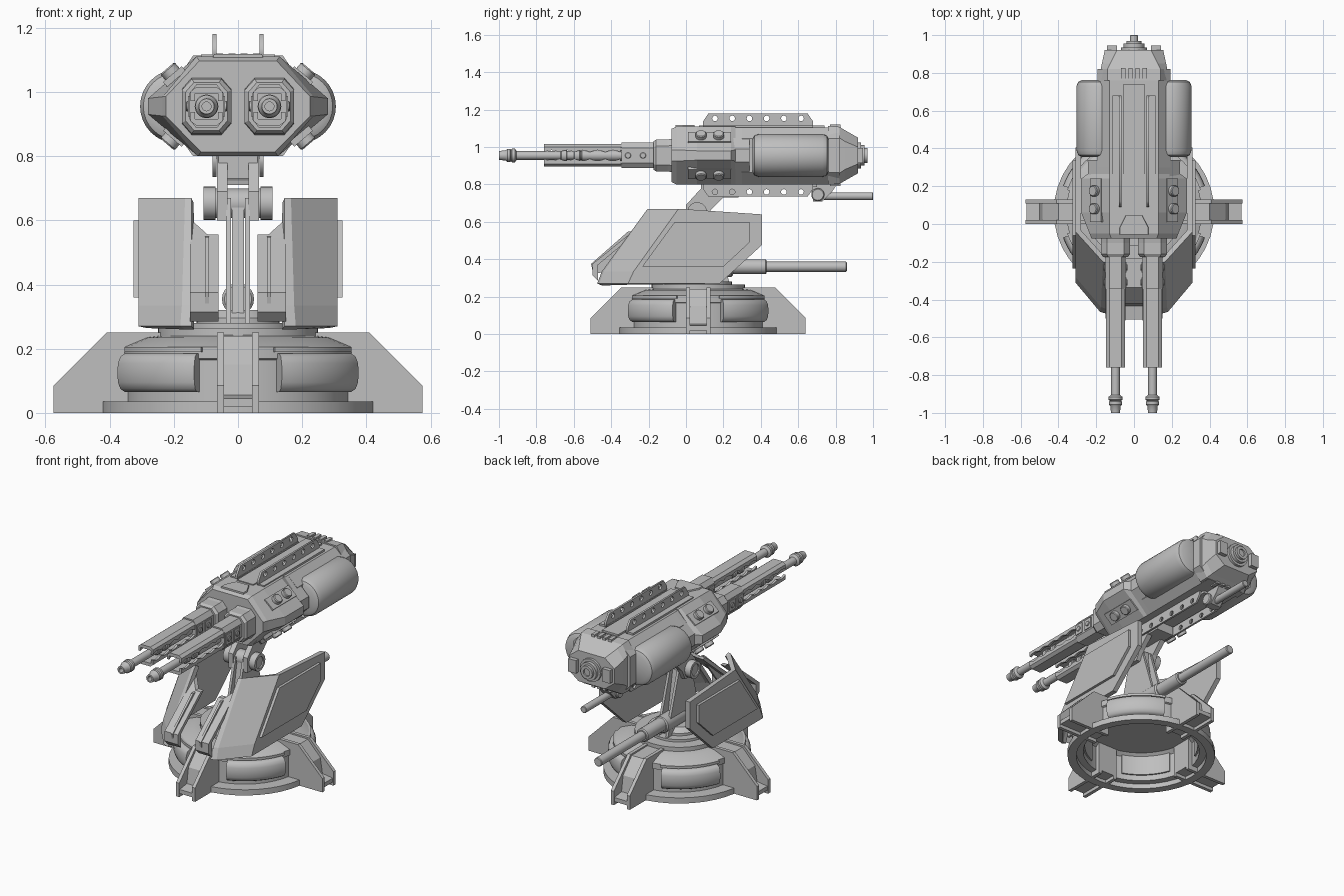
import bpy, bmesh, math
from mathutils import Vector, Matrix

if "Cube" in bpy.data.objects:
    bpy.data.objects.remove(bpy.data.objects["Cube"])

GREY = bpy.data.materials.new("gunmetal_grey")
GREY.diffuse_color = (0.52, 0.52, 0.52, 1)
GREY.use_nodes = True
GREY.node_tree.nodes["Principled BSDF"].inputs["Base Color"].default_value = GREY.diffuse_color
CY = 0.065   # turntable centre in y
GZ = 0.955   # gun axis height


def finish(name, bm, smooth=False):
    bmesh.ops.remove_doubles(bm, verts=bm.verts, dist=1e-5)
    bmesh.ops.recalc_face_normals(bm, faces=bm.faces)
    me = bpy.data.meshes.new(name)
    bm.to_mesh(me)
    bm.free()
    me.materials.append(GREY)
    ob = bpy.data.objects.new(name, me)
    bpy.context.collection.objects.link(ob)
    if smooth:
        bpy.context.view_layer.objects.active = ob
        ob.select_set(True)
        bpy.ops.object.shade_smooth_by_angle(angle=math.radians(35))
        ob.select_set(False)
    return ob


def loft(name, rings, smooth=False, closed=False):
    bm = bmesh.new()
    vs = [[bm.verts.new(p) for p in r] for r in rings]
    n = len(vs[0])
    for a, b in zip(vs, vs[1:] + (vs[:1] if closed else [])):
        for i in range(n):
            bm.faces.new((a[i], a[(i + 1) % n], b[(i + 1) % n], b[i]))
    if not closed:
        bm.faces.new(vs[0])
        bm.faces.new(vs[-1])
    return finish(name, bm, smooth)


def prism(name, yz, x0, x1):
    return loft(name, [[(x, y, z) for y, z in yz] for x in (x0, x1)])


def box(name, x0, x1, y0, y1, z0, z1):
    return prism(name, [(y0, z0), (y1, z0), (y1, z1), (y0, z1)], x0, x1)


def turn(name, profile, centre, axis="Z", seg=32, a0=0, a1=360):
    """Sweep an (r, h) profile around an axis; full circle or sector."""
    full = a1 - a0 == 360
    rings = []
    for k in range(seg if full else seg + 1):
        a = math.radians(a0 + (a1 - a0) * k / seg)
        ring = []
        for r, h in profile:
            u, v = r * math.cos(a), r * math.sin(a)
            p = {"Z": (u, v, h), "Y": (u, h, v), "X": (h, u, v)}[axis]
            ring.append(Vector(p) + Vector(centre))
        rings.append(ring)
    return loft(name, rings, True, full)


def rod(name, r, h0, h1, centre, axis="Y", seg=20):
    c = min(r * 0.15, 0.008)
    return turn(name, [(0, h0), (r - c, h0), (r, h0 + c), (r, h1 - c), (r - c, h1), (0, h1)],
                centre, axis, seg)


def octa(y, top, mid, bot, zt, z1, z0, zb, cx=0):
    """Eight-sided section across the gun."""
    return [(cx + x, y, z) for x, z in ((top, zt), (mid, z1), (mid, z0), (bot, zb),
                                        (-bot, zb), (-mid, z0), (-mid, z1), (-top, zt))]


def collar(y, w, h, cx):
    return octa(y, w * .6, w, w * .6, GZ + h, GZ + h * .6, GZ - h * .6, GZ - h, cx)


# ---- base ----
turn("base_ring", [(.375, 0), (.425, 0), (.425, .035), (.35, .035), (.35, .165), (.36, .17),
                   (.36, .205), (.29, .235), (.25, .24), (.25, .265), (.18, .265), (.18, .28),
                   (0, .28), (0, .2), (.31, .2), (.335, .18), (.335, .03), (.375, .03)],
     (0, CY, 0), seg=40)
pod = [(.325, .065), (.375, .065), (.39, .075), (.398, .095), (.4, .125), (.398, .155),
       (.39, .175), (.375, .185), (.325, .185)]
for k in range(4):
    turn("base_pod", pod, (0, CY, 0), seg=12, a0=90 * k + 20, a1=90 * k + 70)
    turn("pod_frame", [(.34, .19), (.372, .19), (.372, .205), (.34, .205)], (0, CY, 0),
         seg=10, a0=90 * k + 18, a1=90 * k + 72)
    # outrigger legs: two cheeks with a recessed core
    m = Matrix.Translation((0, CY, 0)) @ Matrix.Rotation(math.pi / 2 * k, 4, "Z")
    cheek = [(.3, 0), (.575, 0), (.575, .085), (.41, .25), (.235, .25), (.21, .22), (.3, .2)]
    core = [(.3, .02), (.57, .02), (.57, .045), (.5, .055), (.485, .15), (.4, .24), (.24, .242),
            (.3, .2)]
    for leg in (prism("leg_cheek", cheek, -.065, -.044), prism("leg_cheek", cheek, .044, .065),
                prism("leg_core", core, -.044, .044)):
        leg.matrix_world = m

# ---- pedestal ----
turn("pedestal_drum", [(0, .27), (.13, .27), (.13, .295), (.1, .32), (0, .32)], (0, CY, 0))
prism("pedestal_web", [(-.05, .28), (.17, .28), (.1, .66), (.02, .66)], -.018, .018)
for s in (-1, 1):
    prism("pedestal_rib", [(-.1, .28), (.23, .28), (.2, .4), (.115, .67), (.01, .67), (-.06, .4)],
          s * .022, s * .038)
    prism("gun_bracket", [(0, .6), (0, .69), (.1, .8), (.26, .8), (.2, .73), (.13, .66), (.1, .6)],
          s * .033, s * .065)
    turn("trunnion_cap", [(r, s * h) for r, h in ((.025, .07), (.052, .07), (.052, .108),
                                                 (.035, .108), (.035, .095), (.025, .095))],
         (0, .06, .653), "X", 24)
rod("trunnion", .046, -.1, .1, (0, .06, .653), "X", 24)
box("bracket_block", -.06, .06, .08, .28, .73, .82)

# ---- rear rod on pedestal ----
rod("lower_sleeve", .04, .1, .43, (0, 0, .36))
rod("lower_rod", .027, .4, .86, (0, 0, .36))
rod("lower_hub", .05, .06, .25, (0, 0, .355))


# ---- armour shields ----
def sheet(name, faces, thick, toward):
    """Flat panels thickened toward a point."""
    bm = bmesh.new()
    for f in faces:
        bm.faces.new([bm.verts.new(p) for p in f])
    bmesh.ops.remove_doubles(bm, verts=bm.verts, dist=1e-5)
    bmesh.ops.recalc_face_normals(bm, faces=bm.faces)
    f = list(bm.faces)[0]
    f.normal_update()
    if f.normal.dot(Vector(toward) - f.calc_center_median()) > 0:
        bmesh.ops.reverse_faces(bm, faces=bm.faces)
    bm.normal_update()
    ob = finish(name, bm.copy())
    ob.data.clear_geometry()
    bm.to_mesh(ob.data)
    bm.free()
    mod = ob.modifiers.new("thickness", "SOLIDIFY")
    mod.thickness, mod.offset = thick, -1


for s in (-1, 1):
    A0, A1, A2 = (s * .18, -.465, .27), (s * .175, -.44, .335), (s * .165, -.2, .67)
    B0, B1, B2 = (s * .31, -.31, .27), (s * .31, -.28, .335), (s * .31, -.04, .67)
    I0, I1, I2 = (s * .145, -.475, .27), (s * .145, -.45, .335), (s * .145, -.205, .67)
    sheet("shield", [[B0, B1, B2, (s * .31, .405, .64), (s * .31, .405, .475), (s * .31, .18, .27)],
                     [A0, A1, B1, B0], [A1, A2, B2, B1], [I0, I1, A1, A0], [I1, I2, A2, A1]],
          .03, (0, .2, .45))
    prism("shield_plate", [(-.235, .36), (-.06, .6), (.34, .6), (.34, .49), (.2, .36)],
          s * .305, s * .326)
    loft("shield_wing", [[(s * x, -.5, .315), (s * x, -.5, .375), (s * x, -.29, .545),
                          (s * x, -.29 + (t - .545) * 1.2, t), (s * x, -.26 + (t - .545) * 1.2, t),
                          (s * x, -.47, .37), (s * x, -.47, .285)]
                         for x, t in ((.06, .555), (.095, .556), (.15, .605))])
    prism("wing_bar", [(-.495, .32), (-.508, .375), (-.31, .548), (-.28, .55), (-.45, .33)],
          s * .09, s * .103)

# ---- gun housing ----
loft("housing_middle", [octa(.05, .13, .24, .125, 1.105, .99, .92, .80),
                        octa(.34, .13, .245, .125, 1.105, .99, .92, .80)])
loft("housing_rear", [octa(.3, .13, .193, .125, 1.105, 1.045, .865, .80),
                      octa(.82, .13, .193, .125, 1.105, 1.045, .865, .80)])
loft("housing_front", [octa(-.078, .12, .225, .115, 1.097, .985, .925, .813),
                       octa(-.05, .13, .235, .125, 1.11, .985, .925, .80),
                       octa(.06, .13, .28, .125, 1.11, .98, .93, .80),
                       octa(.24, .13, .28, .125, 1.11, .98, .93, .80),
                       octa(.265, .13, .245, .125, 1.11, .985, .925, .80)])
loft("housing_tail", [octa(.76, .14, .176, .14, 1.113, 1.06, .85, .80),
                      octa(.82, .14, .176, .14, 1.108, 1.05, .86, .802),
                      octa(.85, .125, .17, .125, 1.09, 1.03, .88, .82),
                      octa(.92, .09, .155, .09, 1.05, 1.0, .91, .86)])
turn("tail_nozzle", [(0, .9), (.07, .9), (.07, .935), (.055, .935), (.055, .955), (.04, .955),
                     (.04, .97), (.022, .97), (.022, .96), (0, .96)], (0, 0, GZ), "Y", 24)
loft("top_hump", [[(x * w, y, z) for x, y in ((-.08, -.02), (-.08, -.055), (.08, -.055), (.08, -.02),
                                              (.045, .045), (-.045, .045))]
                  for w, z in ((1, 1.1), (.93, 1.118))])
box("top_spine", -.055, .055, .07, .74, 1.1, 1.116)
for k in range(4):
    for z in (.793, 1.08):
        box("tail_vent", -.068 + .038 * k, -.046 + .038 * k, .77, .825, z, z + .04)


# ---- perforated rails ----
def rail(name, x, zin, zout):
    cu = bpy.data.curves.new(name, "CURVE")
    cu.dimensions, cu.fill_mode, cu.extrude = "2D", "BOTH", .006
    zm = zin + (zout - zin) * .45
    loops = [[(.09, zin), (.09, zm), (.12, zout), (.65, zout), (.68, zm), (.68, zin)]]
    for k in range(6):
        loops.append([(.155 + .092 * k + .015 * math.cos(a * math.pi / 6),
                       (zin + zout * 2) / 3 + .015 * math.sin(a * math.pi / 6)) for a in range(12)])
    for pts in loops:
        sp = cu.splines.new("POLY")
        sp.points.add(len(pts) - 1)
        for p, (u, v) in zip(sp.points, pts):
            p.co = (u, v, 0, 1)
        sp.use_cyclic_u = True
    cu.materials.append(GREY)
    ob = bpy.data.objects.new(name, cu)
    bpy.context.collection.objects.link(ob)
    ob.matrix_world = Matrix(((0, 0, 1, x), (1, 0, 0, 0), (0, 1, 0, 0), (0, 0, 0, 1)))
    bpy.context.view_layer.objects.active = ob
    ob.select_set(True)
    bpy.ops.object.convert(target="MESH")
    ob.select_set(False)


for s in (-1, 1):
    rail("top_rail", s * .073, 1.1, 1.18)
    rail("bottom_rail", s * .073, .81, .735)
    box("rail_foot", s * .065, s * .115, .09, .68, 1.1, 1.117)
    # side tanks
    turn("side_tank", [(0, .355), (.085, .355), (.105, .365), (.115, .39), (.115, .73),
                       (.105, .753), (.085, .763), (0, .763)], (s * .19, 0, GZ), "Y", 32)
    # bolt plates on the slanted cheeks, paired along the gun
    for v in (-1, 1):
        n = Vector((s * .65, 0, v * .76)).normalized()
        j = Vector((0, 1, 0))
        t = j.cross(n)
        spot = Matrix((t, j, n)).transposed().to_4x4()
        spot.translation = (s * .198, .13, GZ + v * .093)
        box("bolt_plate", -.038, .038, -.12, .11, -.03, .01).matrix_world = spot
        for y in (-.05, .045):
            rod("bolt", .029, 0, .034, (0, y, 0), "Z", 14).matrix_world = spot
    box("tail_lug", s * .09, s * .142, .85, .945, .915, .995)

    # ---- twin barrels ----
    cx = s * .098
    loft("barrel_collar", [collar(y, w, h, cx) for y, w, h in
                           ((-.175, .065, .075), (-.16, .077, .085), (-.1, .077, .085),
                            (-.07, .077, .09))])
    loft("barrel_block", [collar(-.345, .053, .068, cx), collar(-.17, .053, .068, cx)])
    for y in (-.31, -.23):
        box("block_panel", cx - .058, cx + .058, y - .028, y + .028, GZ - .032, GZ + .032)
        rod("block_stud", .016, -.064, .064, (cx, y, GZ), "X", 12)
    # shroud halves with scalloped inner edges
    for v in (-1, 1):
        edge = [(-.35 - .41 * k / 40, GZ + v * (.017 + .011 * abs(math.sin(math.pi * k / 8))))
                for k in range(41)]
        for e in (-1, 1):
            prism("shroud_side", edge + [(-.76, GZ + v * .045), (-.35, GZ + v * .045)],
                  cx + e * .036, cx + e * .05)
        loft("shroud_cap", [[(cx + x, y, GZ + v * z) for x, z in
                             ((-.05, .04), (.05, .04), (.05, .046), (.032, .06), (-.032, .06), (-.05, .046))]
                            for y in (-.76, -.34)])
    rod("barrel", .023, -.95, -.2, (cx, 0, GZ), seg=20)
    rod("barrel_sleeve", .029, -.56, -.3, (cx, 0, GZ), seg=20)
    for y in (-.67, -.6):
        rod("barrel_ring", .033, y, y + .035, (cx, 0, GZ))
    turn("muzzle", [(.014, -.96), (.014, -1), (.024, -1), (.027, -.965), (.035, -.955), (.035, -.94),
                    (.03, -.936), (.037, -.93), (.037, -.915), (.023, -.905), (0, -.905), (0, -.96)],
         (cx, 0, GZ), "Y", 20)

# ---- small rear rod below the housing ----
rod("rear_pivot", .035, -.05, .05, (0, .705, .745), "X")
prism("rear_mount", [(.66, .81), (.68, .71), (.73, .71), (.78, .76), (.82, .82)], -.035, .035)
rod("rear_rod", .021, .7, 1.0, (0, 0, .737))
box("belly_plate", -.06, .06, .1, .7, .785, .81)
